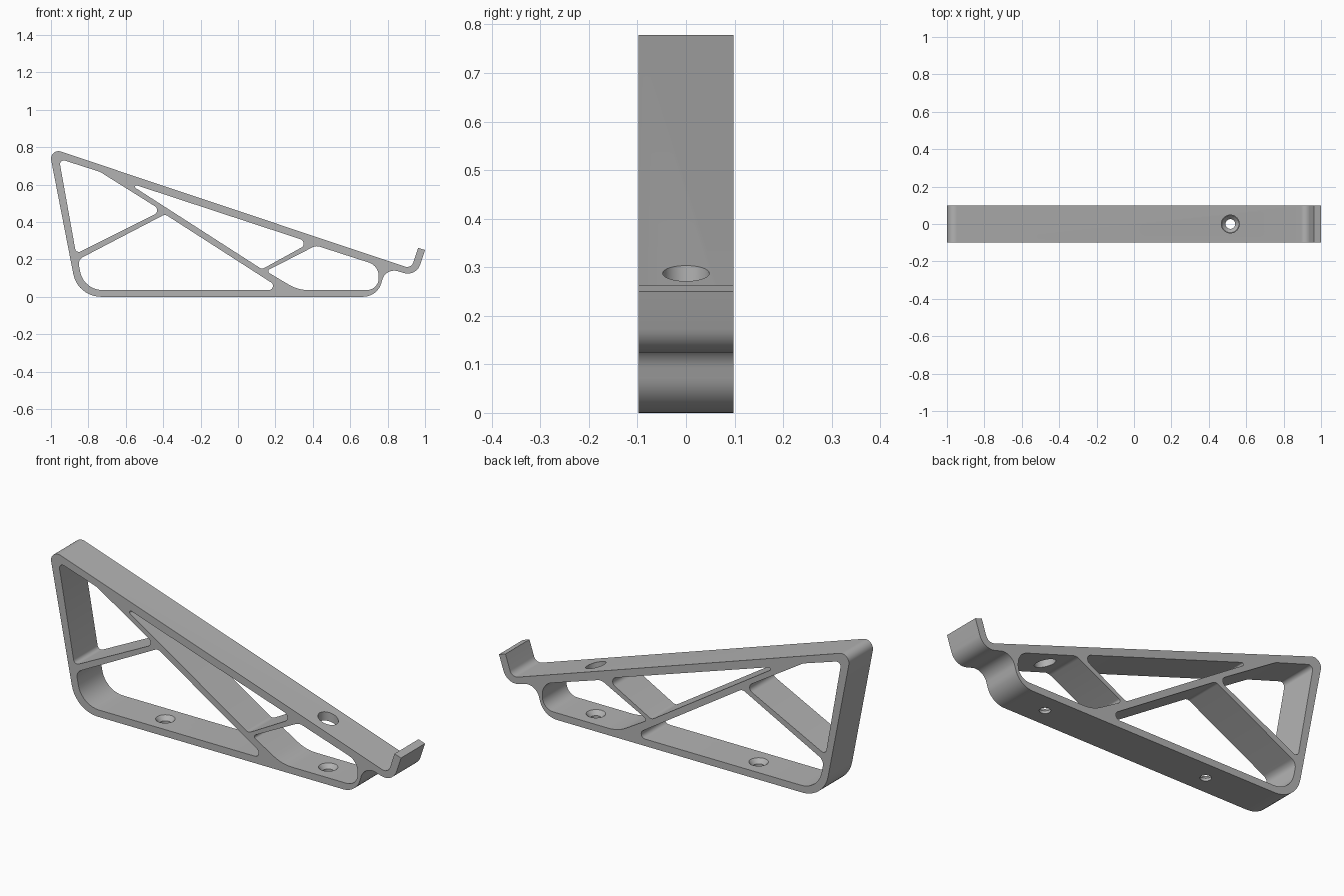
import bpy
import bmesh
import math
from mathutils import Vector

HALF_WIDTH = 0.098
if "Cube" in bpy.data.objects:
    bpy.data.objects.remove(bpy.data.objects["Cube"])

grey = bpy.data.materials.new("matte grey")
grey.use_nodes = True
colour = (0.45, 0.45, 0.45, 1)
grey.diffuse_color = colour
grey.node_tree.nodes["Principled BSDF"].inputs["Base Color"].default_value = colour


def rounded(corners, steps=10):
    """Turn (x, z, radius) corners into an outline with true fillet arcs."""
    out = []
    for i, (x, z, r) in enumerate(corners):
        p = Vector((x, z))
        if r == 0:
            out.append(p)
            continue
        a = (Vector(corners[i - 1][:2]) - p).normalized()
        b = (Vector(corners[(i + 1) % len(corners)][:2]) - p).normalized()
        half = a.angle(b) / 2
        centre = p + (a + b).normalized() * (r / math.sin(half))
        start = p + a * (r / math.tan(half)) - centre
        end = p + b * (r / math.tan(half)) - centre
        sweep = math.pi - 2 * half
        for k in range(steps + 1):
            t = k / steps
            out.append(centre + (start * math.sin((1 - t) * sweep)
                                 + end * math.sin(t * sweep)) / math.sin(sweep))
    return out


# Outer silhouette: sloped rest, front lip, foot and back post
outline = [
    (-1.012, 0.798, 0.04), (0.926, 0.15, 0.035), (0.963, 0.262, 0),
    (1.0, 0.25, 0), (0.953, 0.108, 0.07), (0.79, 0.155, 0.065),
    (0.745, 0, 0.1), (-0.857, 0, 0.15),
]
# Openings between the struts
rear_opening = [(-0.957, 0.738, 0.02), (-0.738, 0.668, 0.1),
                (-0.406, 0.46, 0.025), (-0.866, 0.23, 0.02)]
upper_opening = [(-0.6, 0.615, 0.008), (0.388, 0.29, 0.025), (0.128, 0.147, 0.025)]
lower_opening = [(-0.856, 0.198, 0.04), (-0.39, 0.441, 0.03),
                 (0.24, 0.036, 0.022), (-0.825, 0.036, 0.12)]
front_opening = [(0.15, 0.137, 0.012), (0.417, 0.274, 0.05), (0.752, 0.166, 0.075),
                 (0.752, 0.036, 0.062), (0.32, 0.036, 0.2)]

curve = bpy.data.curves.new("stand_profile", "CURVE")
curve.dimensions = '2D'
curve.fill_mode = 'BOTH'
curve.extrude = HALF_WIDTH
for shape in (outline, rear_opening, upper_opening, lower_opening, front_opening):
    pts = rounded(shape)
    spline = curve.splines.new('POLY')
    spline.points.add(len(pts) - 1)
    for sp, p in zip(spline.points, pts):
        sp.co = (p.x, p.y, 0, 1)
    spline.use_cyclic_u = True

profile = bpy.data.objects.new("stand_profile", curve)
bpy.context.collection.objects.link(profile)
bpy.context.view_layer.update()
mesh = bpy.data.meshes.new_from_object(
    profile.evaluated_get(bpy.context.evaluated_depsgraph_get()))
bpy.data.objects.remove(profile)

# Weld into a closed solid and stand it upright
bm = bmesh.new()
bm.from_mesh(mesh)
bmesh.ops.remove_doubles(bm, verts=bm.verts, dist=1e-5)
for v in bm.verts:
    v.co = (v.co.x, -v.co.z, v.co.y)
bmesh.ops.recalc_face_normals(bm, faces=bm.faces)
bm.to_mesh(mesh)
bm.free()
mesh.name = "stand_frame"
mesh.materials.clear()
mesh.materials.append(grey)
frame = bpy.data.objects.new("stand_frame", mesh)
bpy.context.collection.objects.link(frame)


def drill(name, x, z0, z1, r0, r1):
    """Cut a round hole, straight or tapered, along z."""
    bpy.ops.mesh.primitive_cone_add(vertices=40, radius1=r0, radius2=r1,
                                    depth=z1 - z0, location=(x, 0, (z0 + z1) / 2))
    cutter = bpy.context.object
    cutter.name = name
    cutter.data.materials.append(grey)
    cutter.hide_render = True
    cutter.hide_set(True)
    cutter.display_type = 'WIRE'
    mod = frame.modifiers.new(name, 'BOOLEAN')
    mod.operation = 'DIFFERENCE'
    mod.solver = 'EXACT'
    mod.object = cutter
    return cutter


# Screw holes with countersinks, and the screwdriver access hole above
cutters = [drill("access_hole_cutter", 0.515, 0.18, 0.4, 0.048, 0.048)]
for x in (-0.415, 0.515):
    cutters.append(drill("screw_hole_cutter", x, -0.05, 0.07, 0.026, 0.026))
    cutters.append(drill("countersink_cutter", x, 0.014, 0.044, 0.026, 0.053))

# Bake the cuts and remove the cutters
bpy.context.view_layer.update()
baked = bpy.data.meshes.new_from_object(
    frame.evaluated_get(bpy.context.evaluated_depsgraph_get()))
frame.modifiers.clear()
frame.data = baked
for c in cutters:
    bpy.data.objects.remove(c)

bpy.ops.object.select_all(action='DESELECT')
frame.select_set(True)
bpy.context.view_layer.objects.active = frame
bpy.ops.object.shade_smooth_by_angle(angle=math.radians(30))
